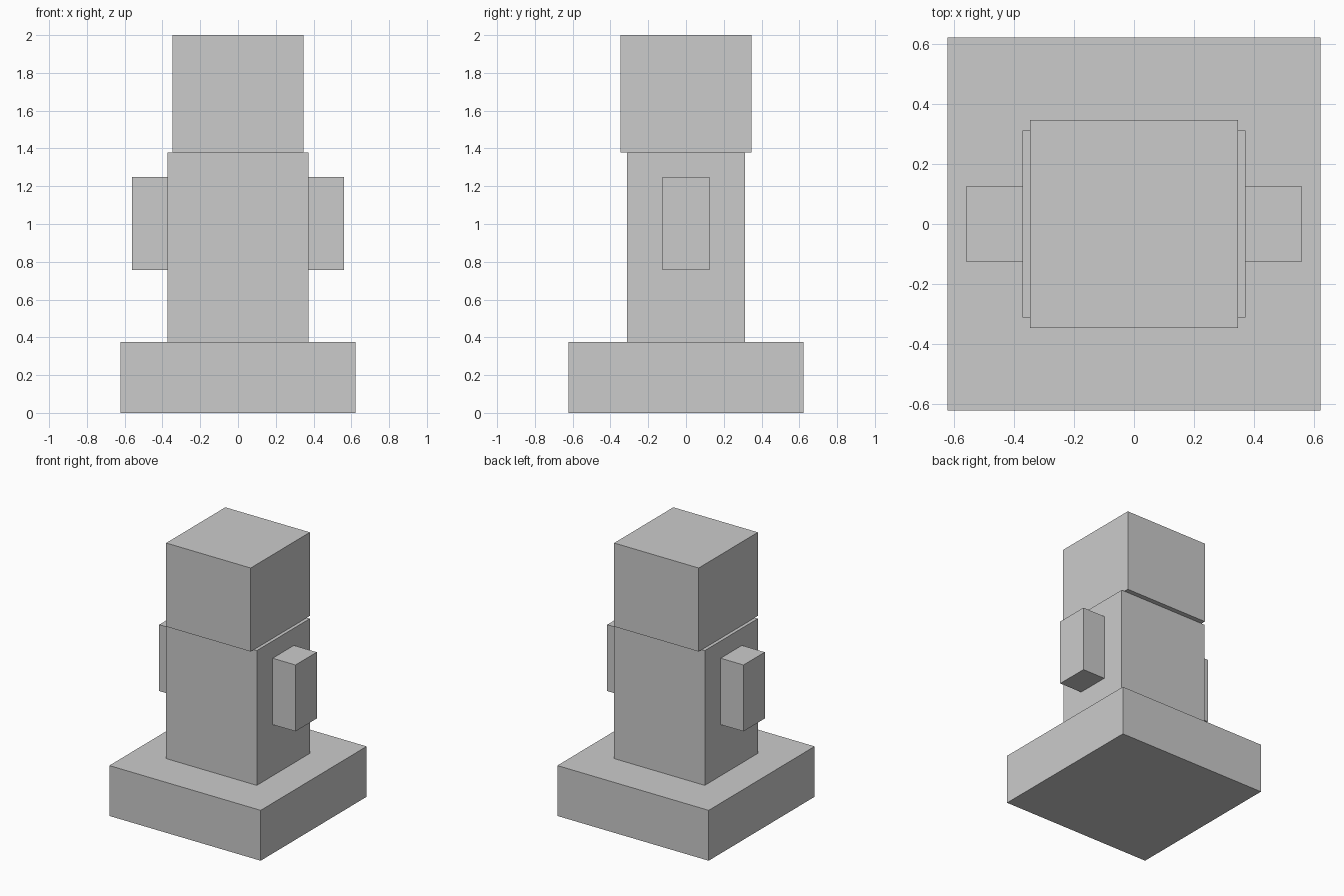
import bpy

if "Cube" in bpy.data.objects:
    bpy.data.objects.remove(bpy.data.objects["Cube"])


def box(name, x, y, z):
    """Axis-aligned box from (min, max) ranges."""
    ranges = (x, y, z)
    centre = [(a + b) / 2 for a, b in ranges]
    bpy.ops.mesh.primitive_cube_add(size=1, location=centre)
    obj = bpy.context.object
    obj.name = name
    obj.scale = [b - a for a, b in ranges]
    bpy.ops.object.transform_apply(location=False, rotation=False, scale=True)
    return obj


# Square plinth
box("base", (-0.623, 0.623), (-0.623, 0.623), (0, 0.375))

# Torso block
box("body", (-0.373, 0.373), (-0.312, 0.312), (0.375, 1.378))

# Head block, overhanging the body front and back
box("head", (-0.348, 0.348), (-0.348, 0.348), (1.378, 2.0))

# Stub arms on both sides
for side, sign in (("left", -1), ("right", 1)):
    box(f"{side}_arm", sorted((sign * 0.373, sign * 0.561)),
        (-0.125, 0.125), (0.756, 1.25))
